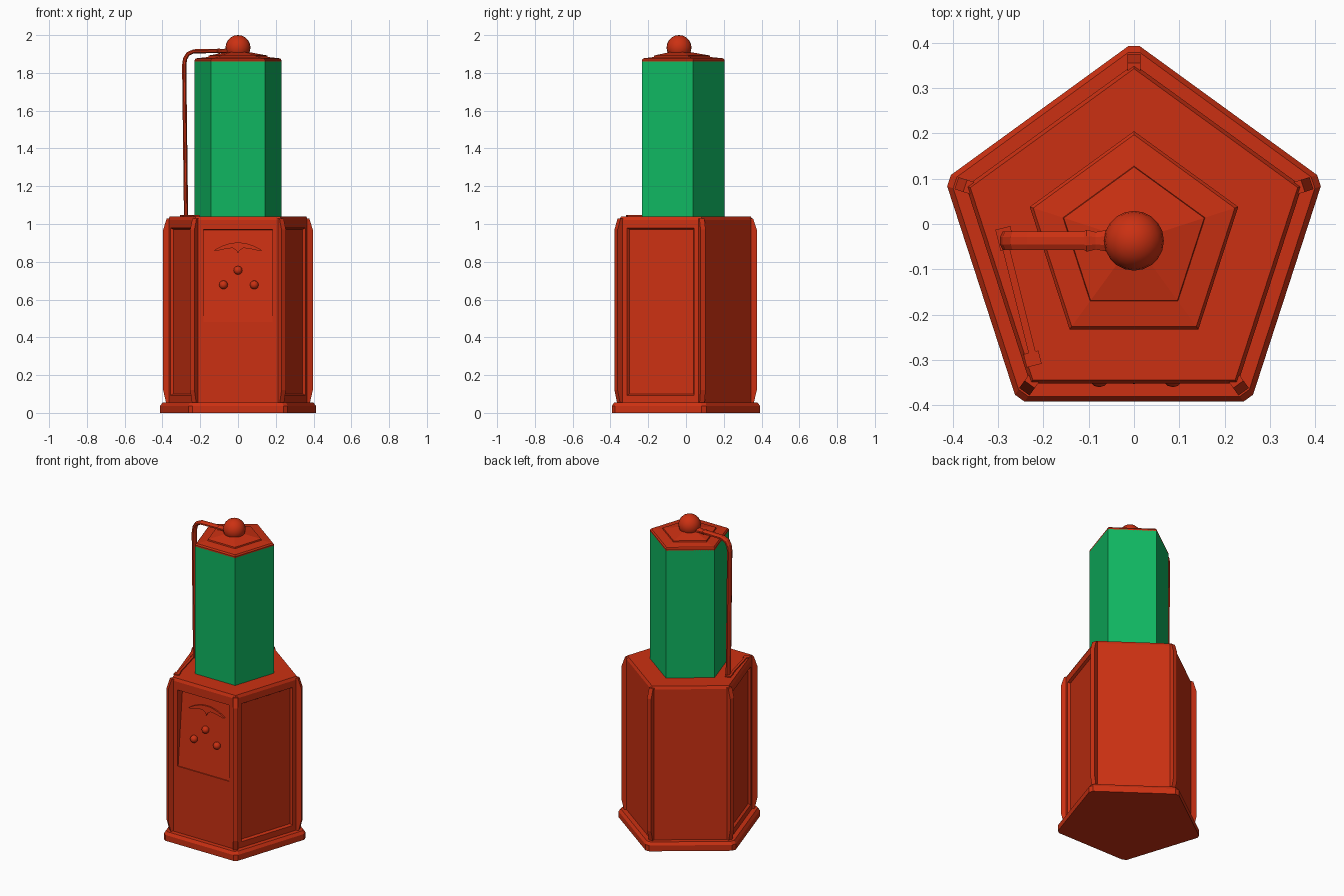
import bpy, bmesh, math
from mathutils import Vector, Matrix

cube = bpy.data.objects.get("Cube")
if cube:
    bpy.data.objects.remove(cube, do_unlink=True)

CY = -0.037  # pentagon centre in y


def material(name, rgb):
    m = bpy.data.materials.new(name)
    m.use_nodes = True
    m.diffuse_color = (*rgb, 1)
    m.node_tree.nodes["Principled BSDF"].inputs["Base Color"].default_value = (*rgb, 1)
    return m


RED = material("red_paint", (0.6, 0.03, 0.006))
GREEN = material("green_glass", (0.005, 0.47, 0.12))


def finish(bm, name, mat=RED, smooth=False):
    bmesh.ops.recalc_face_normals(bm, faces=bm.faces)
    me = bpy.data.meshes.new(name)
    bm.to_mesh(me)
    bm.free()
    me.materials.append(mat)
    for p in me.polygons:
        p.use_smooth = smooth
    ob = bpy.data.objects.new(name, me)
    bpy.context.collection.objects.link(ob)
    return ob


def pentagon(r, z, cut=0.0):
    """Ring of a pentagon pointing to +y, with corners cut off if asked."""
    pts = []
    for k in range(5):
        a = math.radians(90 + 72 * k)
        out = Vector((math.cos(a), math.sin(a), 0))
        side = Vector((-out.y, out.x, 0))
        c = Vector((0, CY, z)) + out * (r - cut)
        w = cut * math.tan(math.radians(54))
        pts += [c - side * w, c + side * w] if cut else [c]
    return pts


def loft(rings):
    bm = bmesh.new()
    loops = [[bm.verts.new(p) for p in ring] for ring in rings]
    n = len(loops[0])
    sides = []
    for low, high in zip(loops, loops[1:]):
        sides.append([bm.faces.new((low[i], low[(i + 1) % n], high[(i + 1) % n], high[i]))
                      for i in range(n)])
    bm.faces.new(loops[0][::-1])
    bm.faces.new(loops[-1])
    return bm, sides


# Plinth with clipped corners
bm, _ = loft([pentagon(0.439, 0, 0.0095), pentagon(0.439, 0.037, 0.0095),
              pentagon(0.425, 0.055, 0.0095)])
finish(bm, "plinth")

# Cabinet: sunk side panels and a sloping front recess
FRONT = CY - 0.39 * math.cos(math.radians(36))
LOW, HIGH = 0.48, 0.97


def floor_y(z):
    return FRONT + 0.005 + 0.045 * (z - LOW) / (HIGH - LOW)


bm, sides = loft([pentagon(0.39, 0.05), pentagon(0.39, 1.022), pentagon(0.38, 1.04)])
bm.normal_update()
front, panels = sides[0][2], [sides[0][1], sides[0][3]]
bmesh.ops.inset_individual(bm, faces=panels, thickness=0.06)
bmesh.ops.inset_individual(bm, faces=panels, thickness=0.012, depth=-0.014)
bmesh.ops.inset_individual(bm, faces=[front], thickness=0.05)
for v in front.verts:
    v.co.x = math.copysign(0.183, v.co.x)
    v.co.z = HIGH if v.co.z > 0.5 else LOW
bmesh.ops.inset_individual(bm, faces=[front], thickness=0.001)
for v in front.verts:
    v.co.y = floor_y(v.co.z)
finish(bm, "cabinet")

# Corner posts with tapered ends
profile = [(0.37, 0.05), (0.395, 0.05), (0.412, 0.12), (0.412, 0.97), (0.392, 1.03), (0.37, 1.03)]
for k in range(5):
    a = math.radians(90 + 72 * k)
    out = Vector((math.cos(a), math.sin(a), 0))
    side = Vector((-out.y, out.x, 0))
    bm, _ = loft([[Vector((0, CY, z)) + out * r + side * s for r, z in profile]
                  for s in (-0.014, 0.014)])
    finish(bm, "corner_post")

# Crescent dial and its pointer on the recess floor
def plate(name, outline, thick=0.009):
    bm, _ = loft([[(x, floor_y(z) - d, z) for x, z in outline] for d in (-0.002, thick)])
    finish(bm, name)


N = 10
steps = [i / N * 2 - 1 for i in range(N + 1)]
upper = [(0.128 * t, 0.902 - 0.042 * t * t) for t in steps]
lower = [(0.115 * t, 0.874 - 0.018 * t * t) for t in reversed(steps)]
plate("dial", upper + lower)
plate("dial_pointer", [(-0.03, 0.874), (0.03, 0.874), (0.008, 0.86), (0, 0.845), (-0.008, 0.86)])


def ball(name, centre, r, seg):
    bm = bmesh.new()
    bmesh.ops.create_uvsphere(bm, u_segments=seg, v_segments=seg // 2, radius=r,
                              matrix=Matrix.Translation(centre))
    finish(bm, name, smooth=True)


# Control knobs
for x, z in ((0, 0.755), (-0.077, 0.678), (0.086, 0.678)):
    ball("knob", (x, floor_y(z) - 0.008, z), 0.023, 12)

# Glass column
bm, _ = loft([pentagon(0.242, 1.035), pentagon(0.242, 1.86)])
finish(bm, "glass_column", GREEN)

# Stepped cap with ball finial
bm, _ = loft([pentagon(0.242, 1.858), pentagon(0.242, 1.868), pentagon(0.234, 1.877),
              pentagon(0.165, 1.884), pentagon(0.163, 1.892), pentagon(0.06, 1.91)])
finish(bm, "cap")
ball("finial", (0, CY, 1.934), 0.066, 20)

# Flat pipe from the cabinet top to the finial: (x, z, scale)
path = [(-0.275, 1.035, 1), (-0.285, 1.84, 1), (-0.28, 1.875, 1), (-0.265, 1.9, 1),
        (-0.235, 1.914, 1), (-0.11, 1.916, 1), (-0.105, 1.916, 1.2),
        (-0.085, 1.916, 0.95), (-0.05, 1.916, 1.25)]
rings = []
for i, (x, z, s) in enumerate(path):
    a, b = path[max(i - 1, 0)], path[min(i + 1, len(path) - 1)]
    d = Vector((b[0] - a[0], 0, b[1] - a[1])).normalized()
    nrm = Vector((-d.z, 0, d.x))
    ring = []
    for j in range(8):
        t = math.radians(22.5 + 45 * j)
        ring.append(Vector((x, CY + 0.022 * s * math.sin(t), z)) + nrm * 0.012 * s * math.cos(t))
    rings.append(ring)
bm, _ = loft(rings)
finish(bm, "pipe")

# Raised channel on the cabinet top, with a pad at each end
turn = math.atan2(0.28, -0.07)
for name, x, y, length, width in (("channel", -0.256, -0.16, 0.28, 0.016),
                                  ("channel_front_pad", -0.224, -0.298, 0.03, 0.034),
                                  ("channel_pipe_pad", -0.284, -0.032, 0.048, 0.034)):
    bm = bmesh.new()
    bmesh.ops.create_cube(bm, size=1, matrix=Matrix.Translation((x, y, 1.042))
                          @ Matrix.Rotation(turn, 4, 'Z')
                          @ Matrix.Diagonal((length, width, 0.01, 1)))
    finish(bm, name)
